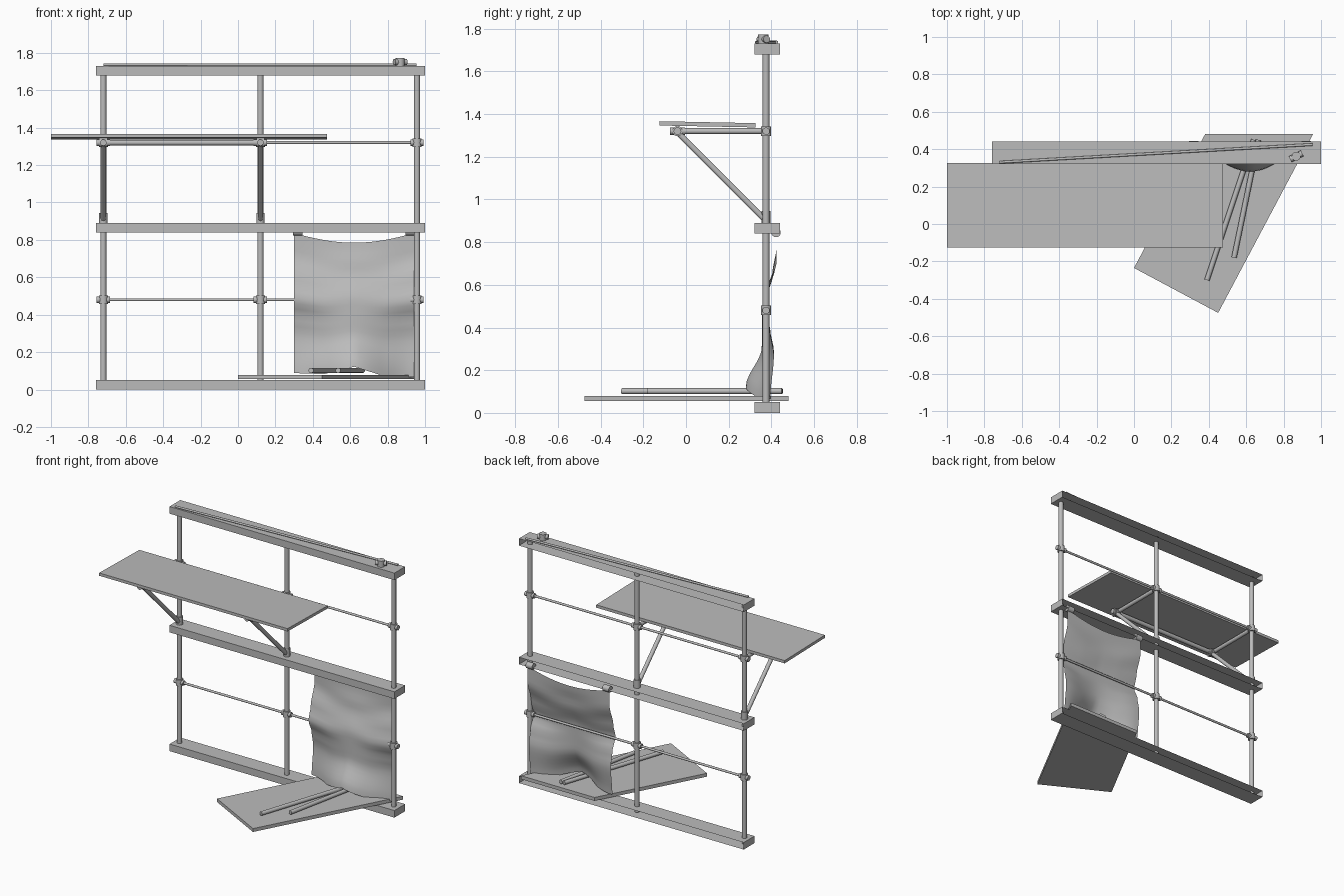
import bpy, bmesh, math
from mathutils import Vector

if "Cube" in bpy.data.objects:
    bpy.data.objects.remove(bpy.data.objects["Cube"], do_unlink=True)

grey = bpy.data.materials.new("plain_grey")
grey.use_nodes = True
GREY = (0.5, 0.5, 0.5, 1)
grey.diffuse_color = GREY
grey.node_tree.nodes["Principled BSDF"].inputs["Base Color"].default_value = GREY


def finish(name, bm, smooth=False):
    mesh = bpy.data.meshes.new(name)
    bm.to_mesh(mesh)
    bm.free()
    mesh.materials.append(grey)
    if smooth:
        mesh.shade_smooth()
        mesh.set_sharp_from_angle(angle=math.radians(40))
    obj = bpy.data.objects.new(name, mesh)
    bpy.context.collection.objects.link(obj)
    return obj


def add_rod(bm, a, b, r):
    a, b = Vector(a), Vector(b)
    made = bmesh.ops.create_cone(bm, cap_ends=True, segments=16, radius1=r, radius2=r,
                                 depth=(b - a).length)["verts"]
    turn = (b - a).to_track_quat("Z", "Y")
    for v in made:
        v.co = turn @ v.co + (a + b) / 2


def rods(name, *parts):
    bm = bmesh.new()
    for a, b, r in parts:
        add_rod(bm, a, b, r)
    return finish(name, bm, True)


def tee(name, at, main, side):
    # two crossing sleeves: a short fat one and a longer thin one
    at, main, side = Vector(at), Vector(main).normalized(), Vector(side).normalized()
    return rods(name, (at - main * 0.022, at + main * 0.022, 0.024),
                (at - side * 0.036, at + side * 0.036, 0.017))


def slab(name, outline, z0, z1):
    bm = bmesh.new()
    base = bm.faces.new([bm.verts.new((x, y, z0)) for x, y in outline])
    up = bmesh.ops.extrude_face_region(bm, geom=[base])["geom"]
    for v in up:
        if isinstance(v, bmesh.types.BMVert):
            v.co.z = z1
    # keep the underside closed
    if len(bm.faces) < len(outline) + 2:
        bm.verts.ensure_lookup_table()
        bm.faces.new(list(bm.verts)[:len(outline)])
    bmesh.ops.recalc_face_normals(bm, faces=bm.faces)
    return finish(name, bm)


POSTS = (-0.72, 0.12, 0.957)
Y = 0.375
X, UP, FWD = (1, 0, 0), (0, 0, 1), (0, 1, 0)

# Rails: channels open at the back
for label, z in (("bottom", 0), ("middle", 0.84), ("top", 1.68)):
    rail = slab(label + "_rail", [(-0.76, 0.32), (1, 0.32), (1, 0.44), (-0.76, 0.44)], z, z + 0.05)
    bm = bmesh.new()
    bm.from_mesh(rail.data)
    back = [f for f in bm.faces if f.calc_center_median().y > 0.43]
    bmesh.ops.delete(bm, geom=back, context="FACES_ONLY")
    bm.to_mesh(rail.data)
    bm.free()

# Posts, cross rods and their joints
for i, x in enumerate(POSTS):
    rods(f"post_{i}", ((x, Y, 0.01), (x, Y, 1.72), 0.016))
    for z in (0.48, 1.32):
        tee(f"post_joint_{i}", (x, Y, z), UP, X)
for label, z in (("lower", 0.48), ("upper", 1.32)):
    rods(label + "_cross_rod", ((POSTS[0], Y, z), (POSTS[2], Y, z), 0.008))

# Folding brackets under the shelf
for label, x in (("right", POSTS[0]), ("left", POSTS[1])):
    rods(label + "_bracket_arm", ((x, Y, 1.32), (x, -0.04, 1.32), 0.014))
    rods(label + "_bracket_strut", ((x, -0.04, 1.315), (x, 0.365, 0.91), 0.014))
    tee(label + "_bracket_elbow", (x, -0.04, 1.32), X, FWD)
    rods(label + "_elbow_sleeve", ((x - 0.036, -0.04, 1.32), (x + 0.036, -0.04, 1.32), 0.018))
    rods(label + "_strut_clamp", ((x, Y, 0.89), (x, Y, 0.945), 0.022))
rods("shelf_front_rod", ((POSTS[0], -0.04, 1.32), (POSTS[1], -0.04, 1.32), 0.015))

# Slightly tilted shelf
shelf = slab("shelf", [(-1, -0.125), (0.475, -0.125), (0.475, 0.325), (-1, 0.325)], 1.342, 1.362)
for v in shelf.data.vertices:
    v.co.z -= 0.02 * (v.co.y - 0.1)

# Loose rod and spare joint on the top rail
rods("loose_rod", ((-0.72, 0.33, 1.737), (0.955, 0.425, 1.737), 0.007))
tee("spare_joint", (0.867, 0.362, 1.751), UP, (1, 0.5, 0))

# Fallen board with two bars lying on it
slab("fallen_board", [(0, -0.235), (0.45, -0.475), (0.957, 0.48), (0.38, 0.48)], 0.055, 0.079)
rods("long_bar", ((0.39, -0.3, 0.102), (0.64, 0.45, 0.102), 0.014))
rods("short_bar", ((0.535, -0.18, 0.102), (0.665, 0.45, 0.102), 0.014))


# Hanging cloth: depth follows an edge profile and a centre profile
def sample(points, t):
    for (t0, a), (t1, b) in zip(points, points[1:]):
        if t <= t1:
            k = (t - t0) / (t1 - t0)
            k = k * k * (3 - 2 * k)
            return a + (b - a) * k
    return points[-1][1]


EDGE = [(0, 0.425), (0.15, 0.425), (0.34, 0.385), (0.47, 0.36), (0.6, 0.395), (0.73, 0.412), (1, 0.395)]
CENTRE = [(0, 0.425), (0.2, 0.405), (0.47, 0.355), (0.72, 0.355), (1, 0.28)]
N = 24
bm = bmesh.new()
grid = []
for j in range(N + 1):
    t = j / N
    row = []
    for i in range(N + 1):
        u = i / N
        mid = math.sin(math.pi * u)
        top = 0.838 - 0.053 * mid ** 0.9
        low = 0.088 - 0.022 * u + 0.045 * max(0, 1 - abs(u - 0.5) * 4)
        y = sample(EDGE, t) * (1 - mid ** 2) + sample(CENTRE, t) * mid ** 2
        row.append(bm.verts.new((0.3 + 0.642 * u, y, top + (low - top) * t)))
    grid.append(row)
for a, b in zip(grid, grid[1:]):
    for i in range(N):
        bm.faces.new((a[i], b[i], b[i + 1], a[i + 1]))
finish("hanging_cloth", bm, True)

# Clips holding the cloth
for label, x in (("right", 0.32), ("left", 0.92)):
    rods(label + "_cloth_clip", ((x - 0.025, 0.422, 0.845), (x + 0.025, 0.422, 0.845), 0.022))
